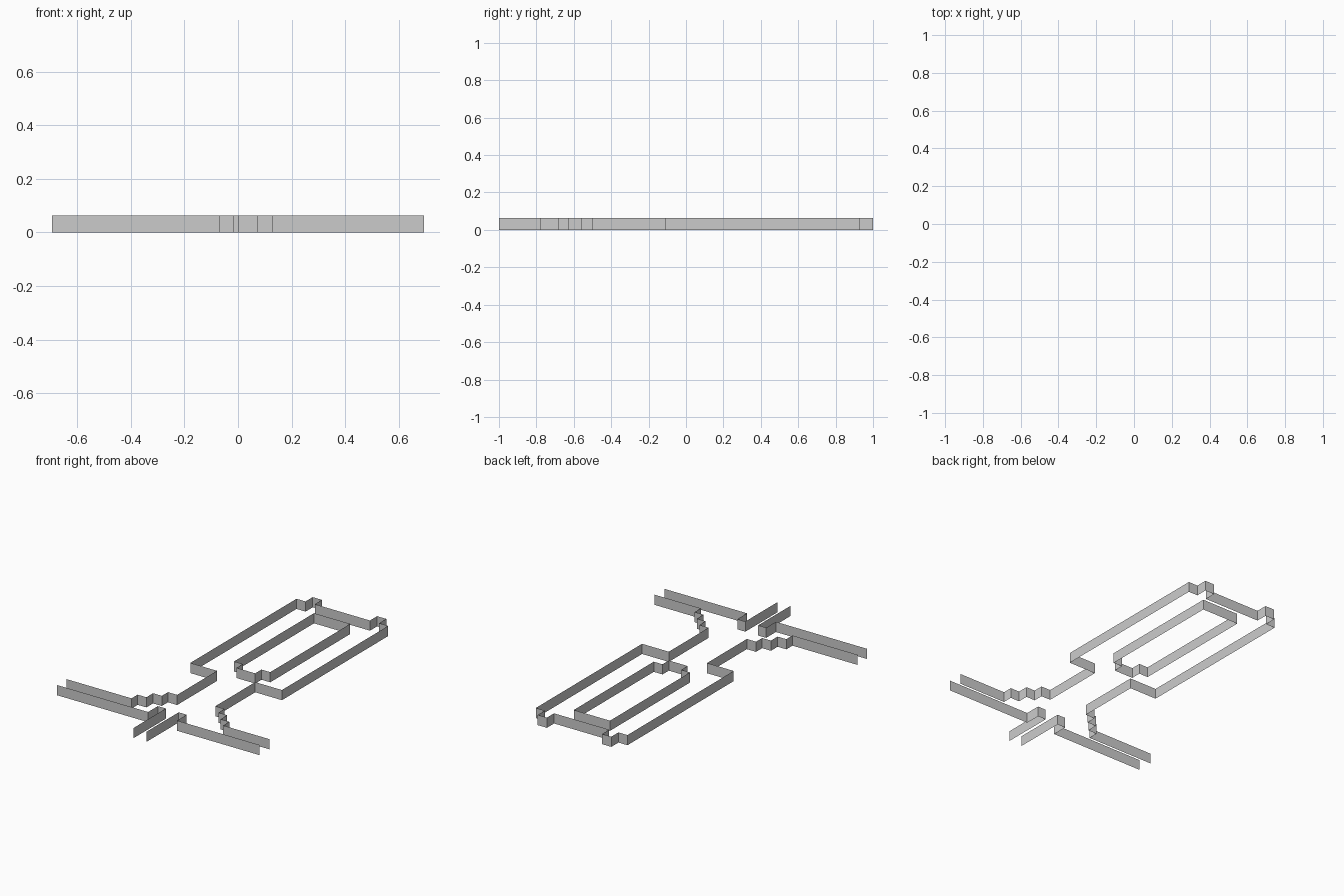
import bpy

if "Cube" in bpy.data.objects:
    bpy.data.objects.remove(bpy.data.objects["Cube"])

H = 0.063  # wall height


def wall(name, pts, closed=False):
    """Thin upright ribbon following a plan polyline."""
    n = len(pts)
    verts = [(x, y, z) for z in (0, H) for x, y in pts]
    faces = [(i, (i + 1) % n, (i + 1) % n + n, i + n)
             for i in range(n if closed else n - 1)]
    mesh = bpy.data.meshes.new(name)
    mesh.from_pydata(verts, [], faces)
    obj = bpy.data.objects.new(name, mesh)
    bpy.context.collection.objects.link(obj)
    return obj


def mirrored(pts, cx):
    return [(2 * cx - x, y) for x, y in pts]


# Outer wall: stepped neck and notched hall, symmetric about x = 0.064
half = [(-0.25, -0.685), (-0.25, -0.625), (-0.19, -0.625), (-0.19, -0.56),
        (-0.13, -0.56), (-0.13, -0.5), (-0.067, -0.5), (-0.067, -0.11),
        (-0.25, -0.11), (-0.25, 0.93), (-0.188, 0.93), (-0.188, 1.0),
        (-0.125, 1.0), (-0.125, 0.93)]
outer = [(-0.695, -0.685)] + half + mirrored(half, 0.064)[::-1] + [(0.695, -0.685)]
wall("outer_wall", outer)

# Front walls flanking the entrance passage
front = [(-0.07, -0.78), (-0.07, -0.685), (-0.015, -0.685), (-0.015, -1.0)]
wall("front_wall_left", [(-0.695, -0.78)] + front)
wall("front_wall_right", [(0.695, -0.78)] + mirrored(front, 0.029))

# Inner island wall with a shallow bay at its front
bay = [(-0.06, 0.83), (-0.06, 0.047), (0.0, 0.047), (0.0, -0.015)]
wall("inner_wall", bay + mirrored(bay, 0.064)[::-1], closed=True)
